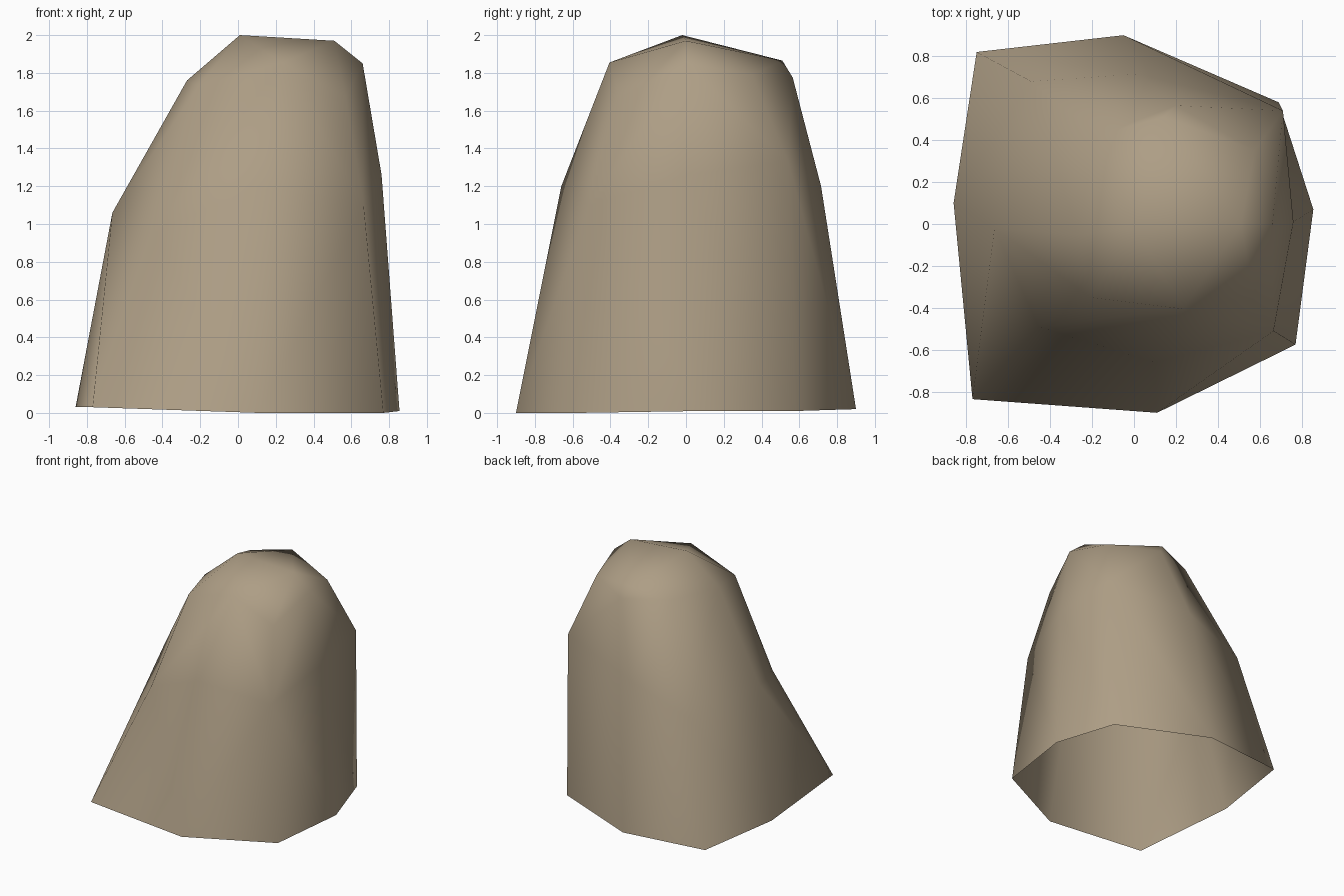
import bpy
import bmesh

default_cube = bpy.data.objects.get("Cube")
if default_cube:
    bpy.data.objects.remove(default_cube, do_unlink=True)

# Stone colour
stone = bpy.data.materials.new("warm_grey_stone")
stone.use_nodes = True
colour = (0.42, 0.34, 0.235, 1)
stone.diffuse_color = colour
stone.node_tree.nodes["Principled BSDF"].inputs["Base Color"].default_value = colour

# Rings of the boulder, counterclockwise from the front
base_ring = [(.11, -.9, 0), (.77, -.575, 0), (.855, .07, .01), (.69, .58, .01),
             (-.05, .9, .02), (-.75, .82, .03), (-.86, .1, .03), (-.77, -.835, .03)]
middle_ring = [(.1, -.66, 1.2), (.665, -.51, 1.1), (.76, .01, 1.26), (.71, .54, 1.33),
               (.02, .715, 1.2), (-.49, .68, 1.01), (-.665, -.02, 1.06), (-.455, -.49, .95)]
upper_ring = [(.235, -.405, 1.855), (.57, -.35, 1.67), (.66, 0, 1.85), (.577, .351, 1.79),
              (.2, .565, 1.775), (-.175, .42, 1.81), (-.27, -.05, 1.76), (-.207, -.35, 1.73)]
peaks = [(.01, -.02, 2), (.51, 0, 1.97), (.14, .51, 1.865)]

bm = bmesh.new()


def add_points(points):
    return [bm.verts.new(point) for point in points]


def add_triangle(*corners):
    bm.faces.new(corners)


def add_quad(a, b, c, d, crease_from_a):
    # Split a four-sided patch along the chosen diagonal
    if crease_from_a:
        add_triangle(a, b, c)
        add_triangle(a, c, d)
    else:
        add_triangle(a, b, d)
        add_triangle(b, c, d)


base, middle, upper = map(add_points, (base_ring, middle_ring, upper_ring))
summit, ridge, shoulder = add_points(peaks)
count = len(base)

# Sides, open underneath
for i in range(count):
    j = (i + 1) % count
    add_quad(base[i], base[j], middle[j], middle[i], i == 0)
    add_quad(middle[i], middle[j], upper[j], upper[i], i not in (0, 2))

# Cap: each upper edge leans on one of the peaks
front, front_left, left, back_left, back, back_right, right, front_right = upper
fans = [
    (summit, [back_right, right, front_right, front]),
    (ridge, [front, front_left, left, back_left]),
    (shoulder, [back_left, back, back_right]),
]
for peak, edge in fans:
    for start, end in zip(edge, edge[1:]):
        add_triangle(start, end, peak)
add_triangle(front, ridge, summit)
add_triangle(back_left, shoulder, ridge)
add_triangle(back_right, summit, shoulder)
add_triangle(summit, ridge, shoulder)

for face in bm.faces:
    face.smooth = True

# Boulder object
mesh = bpy.data.meshes.new("boulder")
bm.to_mesh(mesh)
bm.free()
mesh.materials.append(stone)
boulder = bpy.data.objects.new("boulder", mesh)
bpy.context.collection.objects.link(boulder)
